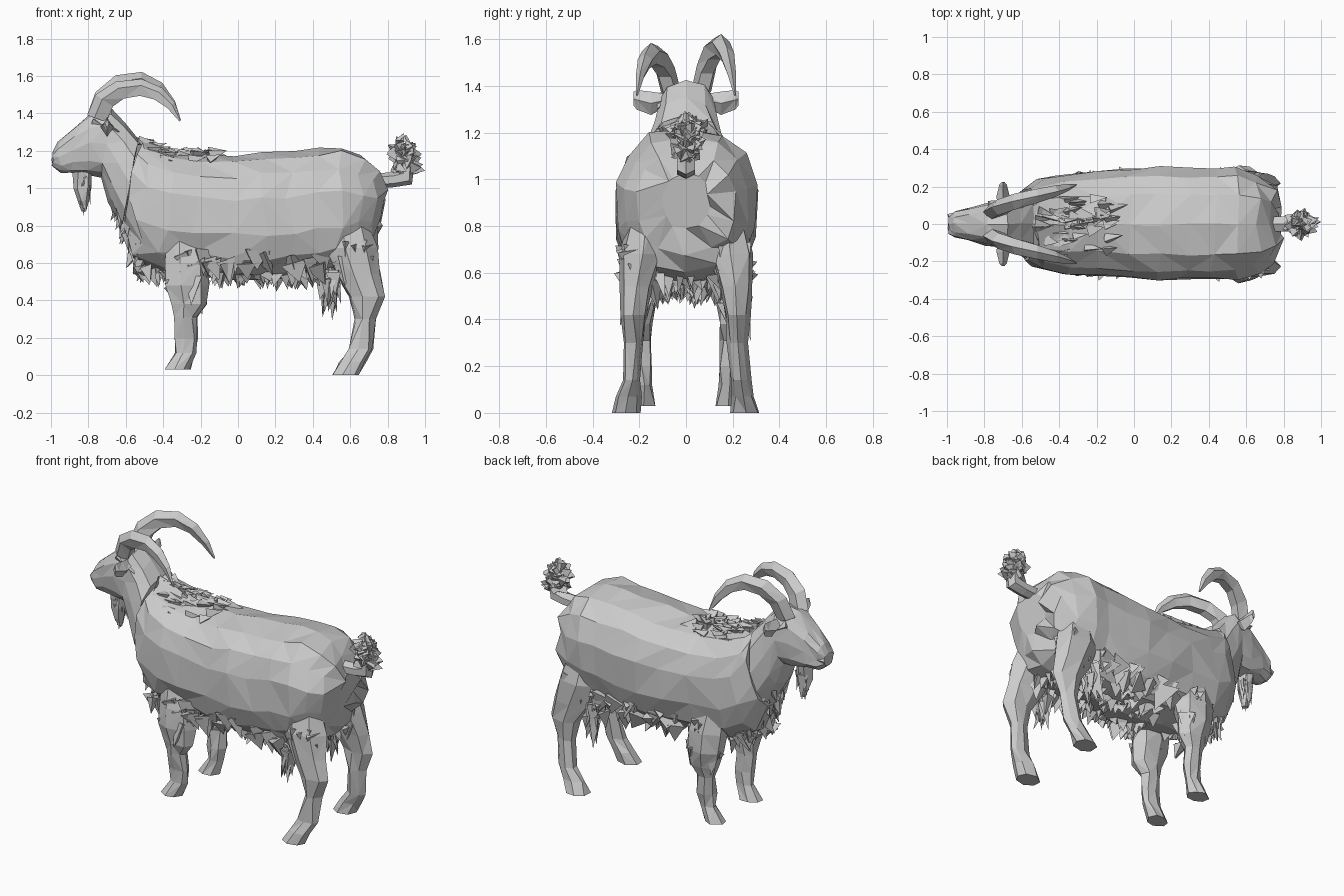
import bpy, bmesh, math, random
from mathutils import Vector

random.seed(11)
if "Cube" in bpy.data.objects:
    bpy.data.objects.remove(bpy.data.objects["Cube"])

grey = bpy.data.materials.new("light grey")
grey.use_nodes = True
COLOUR = (0.6, 0.6, 0.6, 1)
grey.diffuse_color = COLOUR
grey.node_tree.nodes["Principled BSDF"].inputs["Base Color"].default_value = COLOUR


def finish(bm, name):
    bmesh.ops.recalc_face_normals(bm, faces=bm.faces)
    mesh = bpy.data.meshes.new(name)
    bm.to_mesh(mesh)
    bm.free()
    mesh.materials.append(grey)
    obj = bpy.data.objects.new(name, mesh)
    bpy.context.collection.objects.link(obj)


def loft(name, rings, jitter=(0, 0, 0)):
    """Skin a closed tube through rings of points, with irregular facets."""
    bm = bmesh.new()
    noise = lambda: Vector([random.uniform(-j, j) for j in jitter])
    loops = [[bm.verts.new(p + noise()) for p in r] for r in rings]
    n = len(loops[0])
    for a, b in zip(loops, loops[1:]):
        for i in range(n):
            j = (i + 1) % n
            if random.random() < 0.5:
                bm.faces.new((a[i], a[j], b[j]))
                bm.faces.new((a[i], b[j], b[i]))
            else:
                bm.faces.new((a[i], a[j], b[i]))
                bm.faces.new((a[j], b[j], b[i]))
    bm.faces.new(loops[0])
    bm.faces.new(loops[-1])
    finish(bm, name)


def power(v, e):
    return math.copysign(abs(v) ** e, v)


def upright_ring(xt, zt, xb, zb, w, n=14):
    """Rounded-box ring between a spine point and a belly point."""
    top, low = Vector((xt, 0, zt)), Vector((xb, 0, zb))
    pts = []
    for i in range(n):
        a = math.tau * i / n
        s = 0.5 - 0.5 * power(math.cos(a), 0.85)
        pts.append(top.lerp(low, s) + Vector((0, w * power(math.sin(a), 0.75), 0)))
    return pts


def flat_ring(z, x, y, rx, ry, n=7):
    return [Vector((x + rx * math.cos(math.tau * i / n), y + ry * math.sin(math.tau * i / n), z))
            for i in range(n)]


def tuft(bm, root, tip, width):
    """Three-sided spike of hair."""
    d = (tip - root).normalized()
    u = d.orthogonal().normalized()
    v = d.cross(u)
    turn = random.uniform(0, math.tau)
    base = [bm.verts.new(root + width * (u * math.cos(turn + k * math.tau / 3)
                                         + v * math.sin(turn + k * math.tau / 3))) for k in range(3)]
    end = bm.verts.new(tip)
    bm.faces.new(base)
    for k in range(3):
        bm.faces.new((base[k], base[(k + 1) % 3], end))


def fringe(name, count, centre, spread, direction, length, width, wild=0.35, place=None):
    bm = bmesh.new()
    for _ in range(count):
        root = Vector(centre) + Vector([random.uniform(-s, s) for s in spread])
        if place:
            root = place(root)
        d = Vector(direction) + Vector([random.uniform(-wild, wild) for _ in range(3)])
        tuft(bm, root, root + d.normalized() * length * random.uniform(0.6, 1.1),
             width * random.uniform(0.7, 1.2))
    finish(bm, name)


# Trunk, neck and head, from rump to muzzle: spine x, z, underside x, z, half width
TRUNK = ((0.775, 1.02, 0.765, 0.8, 0.1), (0.74, 1.1, 0.735, 0.68, 0.21),
         (0.67, 1.17, 0.66, 0.61, 0.27), (0.55, 1.22, 0.55, 0.56, 0.305),
         (0.42, 1.21, 0.42, 0.54, 0.295), (0.28, 1.2, 0.28, 0.52, 0.3),
         (0.13, 1.185, 0.13, 0.51, 0.31), (-0.03, 1.165, -0.03, 0.52, 0.295),
         (-0.2, 1.175, -0.23, 0.54, 0.28), (-0.36, 1.2, -0.42, 0.54, 0.27),
         (-0.47, 1.23, -0.55, 0.61, 0.24), (-0.53, 1.27, -0.635, 0.78, 0.19))
HEAD = ((-0.53, 1.27, -0.62, 0.78, 0.185), (-0.6, 1.345, -0.69, 0.93, 0.15),
        (-0.68, 1.42, -0.73, 1.06, 0.125), (-0.78, 1.405, -0.8, 1.07, 0.115),
        (-0.88, 1.325, -0.89, 1.08, 0.09), (-0.96, 1.25, -0.95, 1.08, 0.07),
        (-0.993, 1.19, -0.99, 1.12, 0.05))
loft("trunk", [upright_ring(*r) for r in TRUNK], (0.03, 0.009, 0.012))
loft("neck_and_head", [upright_ring(*r, 12) for r in HEAD], (0.007, 0.007, 0.007))

# Legs: z, x, y, half length, half width
HIND = ((0.9, 0.57, 0.16, 0.1, 0.07), (0.68, 0.6, 0.19, 0.14, 0.1),
        (0.54, 0.64, 0.21, 0.125, 0.075), (0.42, 0.685, 0.22, 0.095, 0.055),
        (0.3, 0.675, 0.22, 0.055, 0.042), (0.14, 0.655, 0.235, 0.065, 0.04),
        (0.07, 0.61, 0.245, 0.07, 0.05), (0, 0.57, 0.255, 0.075, 0.064))
FORE = ((0.78, -0.3, 0.16, 0.1, 0.07), (0.6, -0.28, 0.185, 0.13, 0.09),
        (0.48, -0.275, 0.2, 0.12, 0.08), (0.38, -0.265, 0.2, 0.098, 0.062),
        (0.31, -0.28, 0.195, 0.06, 0.047), (0.2, -0.275, 0.185, 0.062, 0.044),
        (0.12, -0.28, 0.18, 0.055, 0.037), (0.03, -0.325, 0.18, 0.067, 0.058))
# Horn: x, z, y, thickness, side thickness
HORN = ((-0.75, 1.37, 0.065, 0.06, 0.045), (-0.71, 1.48, 0.09, 0.062, 0.045),
        (-0.63, 1.553, 0.12, 0.056, 0.045), (-0.52, 1.572, 0.15, 0.05, 0.04),
        (-0.43, 1.53, 0.175, 0.042, 0.033), (-0.36, 1.45, 0.195, 0.028, 0.02),
        (-0.31, 1.36, 0.21, 0.006, 0.005))


def horn_rings(side, drop):
    rings = []
    for i, (x, z, y, r, ry) in enumerate(HORN):
        a, b = HORN[max(i - 1, 0)], HORN[min(i + 1, len(HORN) - 1)]
        t = Vector((b[0] - a[0], 0, b[1] - a[1])).normalized()
        nrm = Vector((-t.z, 0, t.x))
        c = Vector((x, side * y, z - drop * max(z - 1.42, 0)))
        rings.append([c + nrm * r * math.cos(k * math.tau / 5)
                      + Vector((0, ry * math.sin(k * math.tau / 5), 0)) for k in range(5)])
    return rings


# Paired parts: the animal looks towards -x, so its sides lie along y
for side, word in ((-1, "near"), (1, "far")):
    for rows, part in ((HIND, "hind_leg"), (FORE, "fore_leg")):
        loft(f"{word}_{part}", [flat_ring(z, x, side * y, rx, ry) for z, x, y, rx, ry in rows],
             (0.008, 0.008, 0))
    loft(word + "_horn", horn_rings(side, 0.25 if side < 0 else 0))

    # Ear: a flat leaf with a blunt tip
    loft(word + "_ear", [[Vector((-0.7 + h * math.cos(k * math.tau / 4), side * y,
                                  z + v * math.sin(k * math.tau / 4))) for k in range(4)]
                         for y, z, h, v in ((0.08, 1.34, 0.03, 0.025), (0.15, 1.325, 0.035, 0.05),
                                            (0.21, 1.34, 0.02, 0.042), (0.225, 1.345, 0.008, 0.03))])
    # Brow ridge over the eye
    fringe(word + "_brow", 4, (-0.75, side * 0.09, 1.34), (0.04, 0.005, 0.02),
           (0.8, side * 0.2, -0.3), 0.1, 0.03, 0.2)
    # Hair on the elbows, thighs, and lower flanks
    fringe(word + "_elbow_hair", 18, (-0.275, side * 0.2, 0.54), (0.08, 0.04, 0.08),
           (0.1, side * 0.1, -1), 0.15, 0.055)
    fringe(word + "_thigh_hair", 20, (0.62, side * 0.195, 0.65), (0.08, 0.05, 0.07),
           (0.1, side * 0.1, -1), 0.16, 0.06)
    fringe(word + "_stifle_hair", 14, (0.49, side * 0.2, 0.53), (0.04, 0.05, 0.05),
           (0, side * 0.1, -1), 0.18, 0.042, 0.2)
    fringe(word + "_flank_hair", 24, (0.08, side * 0.225, 0.63), (0.38, 0.015, 0.04),
           (0.2, side * 0.02, -1), 0.13, 0.07, 0.25)

# Belly, groin and chest hair
fringe("belly_hair", 60, (0.13, 0, 0.55), (0.28, 0.17, 0.015), (0.25, 0, -1), 0.085, 0.045, 0.5)
fringe("groin_hair", 30, (0.52, 0, 0.62), (0.12, 0.13, 0.03), (0, 0, -1), 0.14, 0.04, 0.4)
fringe("brisket_hair", 30, (-0.42, 0, 0.58), (0.12, 0.16, 0.02), (0.1, 0, -1), 0.09, 0.045, 0.5)


def on_chest(p):
    """Slide a root onto the sloping chest."""
    t = (p.z - 0.6) / 0.35
    return Vector((-0.52 - 0.14 * t + 1.8 * p.y * p.y, p.y * (1 - 0.3 * t), p.z))


fringe("chest_hair", 48, (0, 0, 0.76), (0, 0.16, 0.17), (-0.3, 0, -1), 0.1, 0.04, 0.2, on_chest)


def on_withers(p):
    """Drop a root onto the shoulder line, narrowing up the neck."""
    rise = max(0, -0.42 - p.x)
    y = p.y * (1 - 3 * rise)
    return Vector((p.x, y, 1.185 + 0.6 * rise - 2 * y * y))


# Ragged mane on the withers
fringe("withers_mane", 60, (-0.33, 0, 0), (0.21, 0.15, 0), (1, 0, 0.1), 0.1, 0.034, 0.3, on_withers)

# Beard: a tapering lock under the chin with ragged ends
loft("beard_core", [flat_ring(z, x, 0, r, r * 0.9, 6) for z, x, r in
                    ((1.09, -0.83, 0.05), (1.0, -0.83, 0.042), (0.93, -0.825, 0.034),
                     (0.88, -0.82, 0.014))], (0.008, 0.008, 0.006))
fringe("beard_ends", 18, (-0.825, 0, 1.04), (0.03, 0.03, 0.04), (0, 0, -1), 0.16, 0.026, 0.12)

# Tail stalk and its shaggy tuft
loft("tail_stalk", [[Vector((x + lean * math.cos(a), 0.045 * math.sin(a), z + 0.04 * math.cos(a)))
                     for a in (k * math.tau / 6 for k in range(6))]
                    for x, z, lean in ((0.74, 1.04, 0), (0.83, 1.045, 0), (0.9, 1.06, -0.03),
                                       (0.9, 1.14, -0.04))])
bm = bmesh.new()
for _ in range(80):
    d = Vector([random.gauss(0, 1) for _ in range(3)]).normalized()
    heart = Vector((0.885, 0, 1.16)) + Vector((-0.2, 0, 1)) * random.uniform(-0.05, 0.05)
    reach = random.uniform(0.8, 1.1)
    tuft(bm, heart + d * 0.045,
         heart + Vector((d.x * 0.1, d.y * 0.085, d.z * 0.085)) * reach, 0.042)
finish(bm, "tail_tuft")
